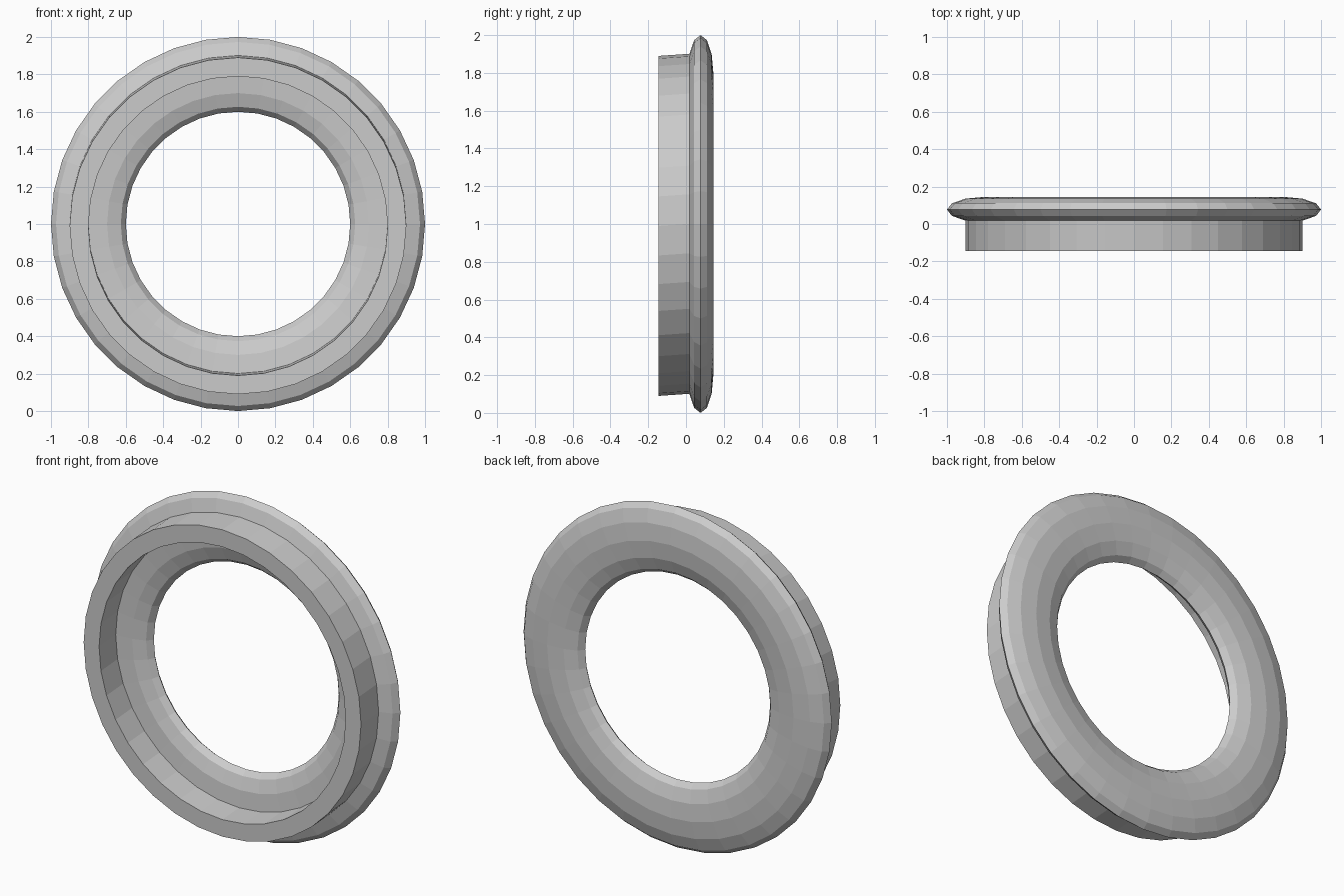
import bpy
import bmesh
from math import cos, sin, pi

cube = bpy.data.objects.get("Cube")
if cube:
    bpy.data.objects.remove(cube, do_unlink=True)

grey = bpy.data.materials.new("plain grey")
grey.use_nodes = True
colour = (0.6, 0.6, 0.6, 1)
grey.diffuse_color = colour
grey.node_tree.nodes["Principled BSDF"].inputs["Base Color"].default_value = colour

SEGMENTS = 36


def lathe(name, profile, drop=0.0):
    """Spin a closed (radius, y) profile around the y axis; drop leans it down to the front."""
    bm = bmesh.new()
    rings = []
    for i in range(SEGMENTS):
        a = 2 * pi * i / SEGMENTS
        rings.append([bm.verts.new((r * sin(a), y, 1 + r * cos(a) + drop * y))
                      for r, y in profile])
    n = len(profile)
    for i in range(SEGMENTS):
        here, there = rings[i], rings[(i + 1) % SEGMENTS]
        for j in range(n):
            k = (j + 1) % n
            bm.faces.new((here[j], here[k], there[k], there[j]))
    bmesh.ops.recalc_face_normals(bm, faces=bm.faces)
    mesh = bpy.data.meshes.new(name)
    bm.to_mesh(mesh)
    bm.free()
    mesh.materials.append(grey)
    obj = bpy.data.objects.new(name, mesh)
    bpy.context.collection.objects.link(obj)
    return obj


# Flattened rounded rim: twelve-sided oval section
oval = [(0.8 + 0.2 * cos(pi * i / 6), 0.077 + 0.068 * sin(pi * i / 6)) for i in range(12)]
lathe("rim", oval)

# Square-edged collar on the front, leaning slightly downwards
lathe("collar", [(0.8, -0.145), (0.9, -0.145), (0.9, 0.05), (0.8, 0.05)], drop=0.07)
